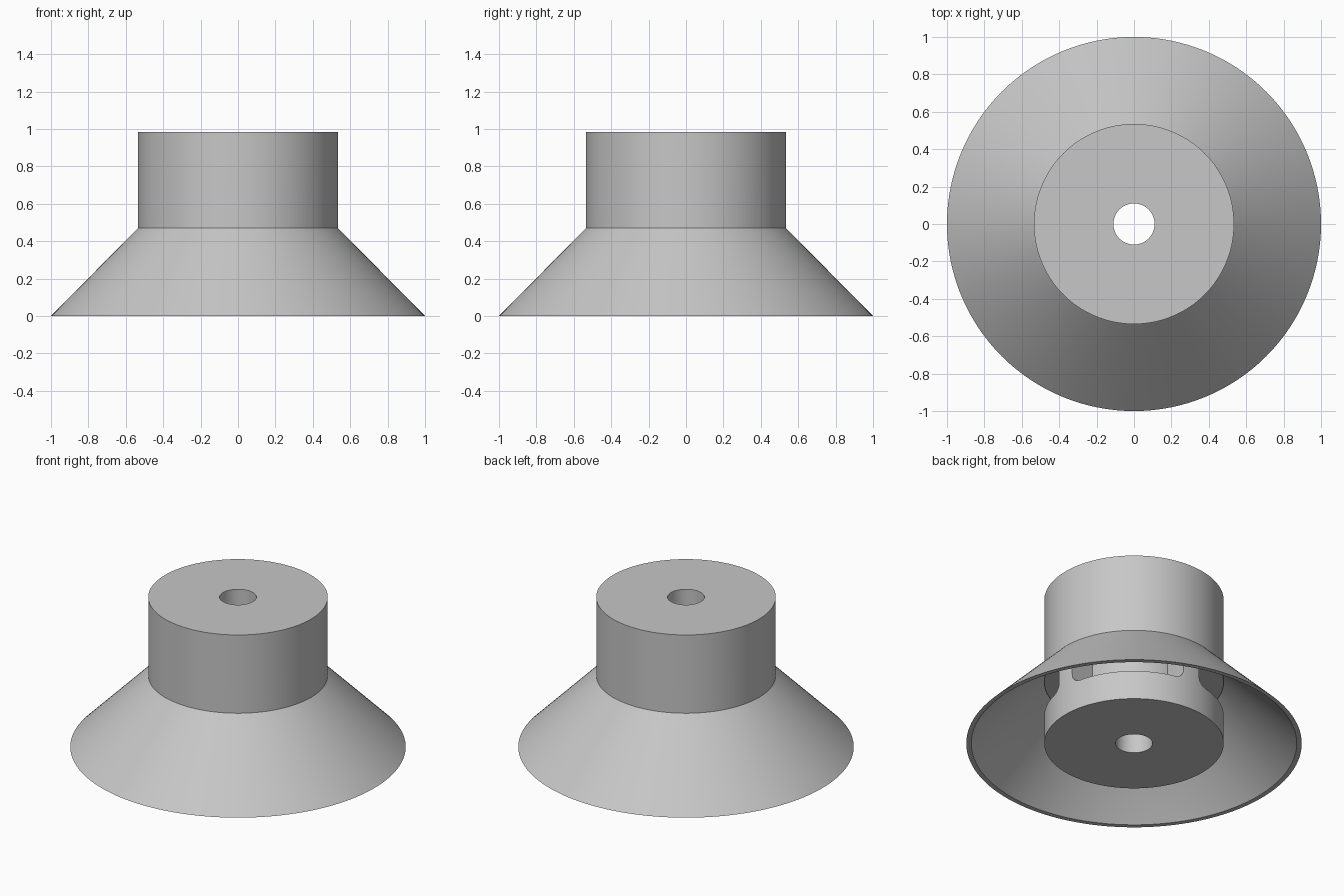
import bpy, bmesh
from math import sin, cos, pi, radians, sqrt

cube = bpy.data.objects.get("Cube")
if cube:
    bpy.data.objects.remove(cube, do_unlink=True)

SEGMENTS = 128
BODY_R, CORE_R, BORE_R = 0.535, 0.36, 0.11
HEIGHT, SHOULDER = 0.985, 0.47
SLOT_LOW, SLOT_HIGH, CORNER = 0.19, 0.42, 0.06

grey = bpy.data.materials.new("plain grey")
grey.use_nodes = True
colour = (0.57, 0.57, 0.57, 1)
grey.diffuse_color = colour
grey.node_tree.nodes["Principled BSDF"].inputs["Base Color"].default_value = colour


def finish(name, bm):
    bmesh.ops.recalc_face_normals(bm, faces=bm.faces)
    mesh = bpy.data.meshes.new(name)
    bm.to_mesh(mesh)
    bm.free()
    obj = bpy.data.objects.new(name, mesh)
    bpy.context.collection.objects.link(obj)
    mesh.materials.append(grey)
    return obj


def activate(obj):
    bpy.ops.object.select_all(action='DESELECT')
    obj.select_set(True)
    bpy.context.view_layer.objects.active = obj


def lathe(name, profile):
    """Spin a closed (radius, height) outline into a ring."""
    bm = bmesh.new()
    rings = []
    for i in range(SEGMENTS):
        a = 2 * pi * i / SEGMENTS
        rings.append([bm.verts.new((r * cos(a), r * sin(a), z)) for r, z in profile])
    n = len(profile)
    for i in range(SEGMENTS):
        a, b = rings[i], rings[(i + 1) % SEGMENTS]
        for j in range(n):
            k = (j + 1) % n
            bm.faces.new((a[j], b[j], b[k], a[k]))
    return finish(name, bm)


def slot_cutter(centre, half_angle):
    """Curved block with rounded corners, built as columns round the axis."""
    bm = bmesh.new()
    half = half_angle * BODY_R
    bend = [CORNER * (1 - cos(pi / 2 * i / 8)) for i in range(9)]
    flat = [CORNER + (half - CORNER) * i / 12 for i in range(1, 13)]
    left = [-half + d for d in bend + flat]
    columns = []
    for s in left + [-s for s in reversed(left[:-1])]:
        inset = max(0, CORNER - (half - abs(s)))
        lift = CORNER - sqrt(max(0, CORNER ** 2 - inset ** 2))
        a = centre + s / BODY_R
        low, high = SLOT_LOW + lift, SLOT_HIGH - lift
        corners = ((CORE_R, low), (BODY_R + 0.1, low),
                   (BODY_R + 0.1, high), (CORE_R, high))
        columns.append([bm.verts.new((r * cos(a), r * sin(a), z)) for r, z in corners])
    for a, b in zip(columns, columns[1:]):
        for j in range(4):
            k = (j + 1) % 4
            bm.faces.new((a[j], b[j], b[k], a[k]))
    bm.faces.new(columns[0])
    bm.faces.new(columns[-1])
    cutter = finish("slot_cutter", bm)
    cutter.hide_render = True
    return cutter


# Central drum with a bore right through it
body = lathe("central_drum", [(BORE_R, 0), (BODY_R, 0),
                              (BODY_R, HEIGHT), (BORE_R, HEIGHT)])

# Four rounded slots round the lower drum, leaving narrow posts
for i in range(4):
    cutter = slot_cutter(pi / 4 + i * pi / 2, radians(38.5))
    mod = body.modifiers.new("slot", 'BOOLEAN')
    mod.operation = 'DIFFERENCE'
    mod.solver = 'EXACT'
    mod.object = cutter
    activate(body)
    bpy.ops.object.modifier_apply(modifier=mod.name)
    bpy.data.objects.remove(cutter, do_unlink=True)

# Thin flared skirt
skirt = lathe("flared_skirt", [(1, 0), (BODY_R, SHOULDER), (BODY_R - 0.01, SHOULDER),
                               (BODY_R - 0.01, SHOULDER - 0.03),
                               (BODY_R, SHOULDER - 0.035), (0.97, 0)])

for obj in (body, skirt):
    activate(obj)
    bpy.ops.object.shade_smooth_by_angle(angle=radians(30))
